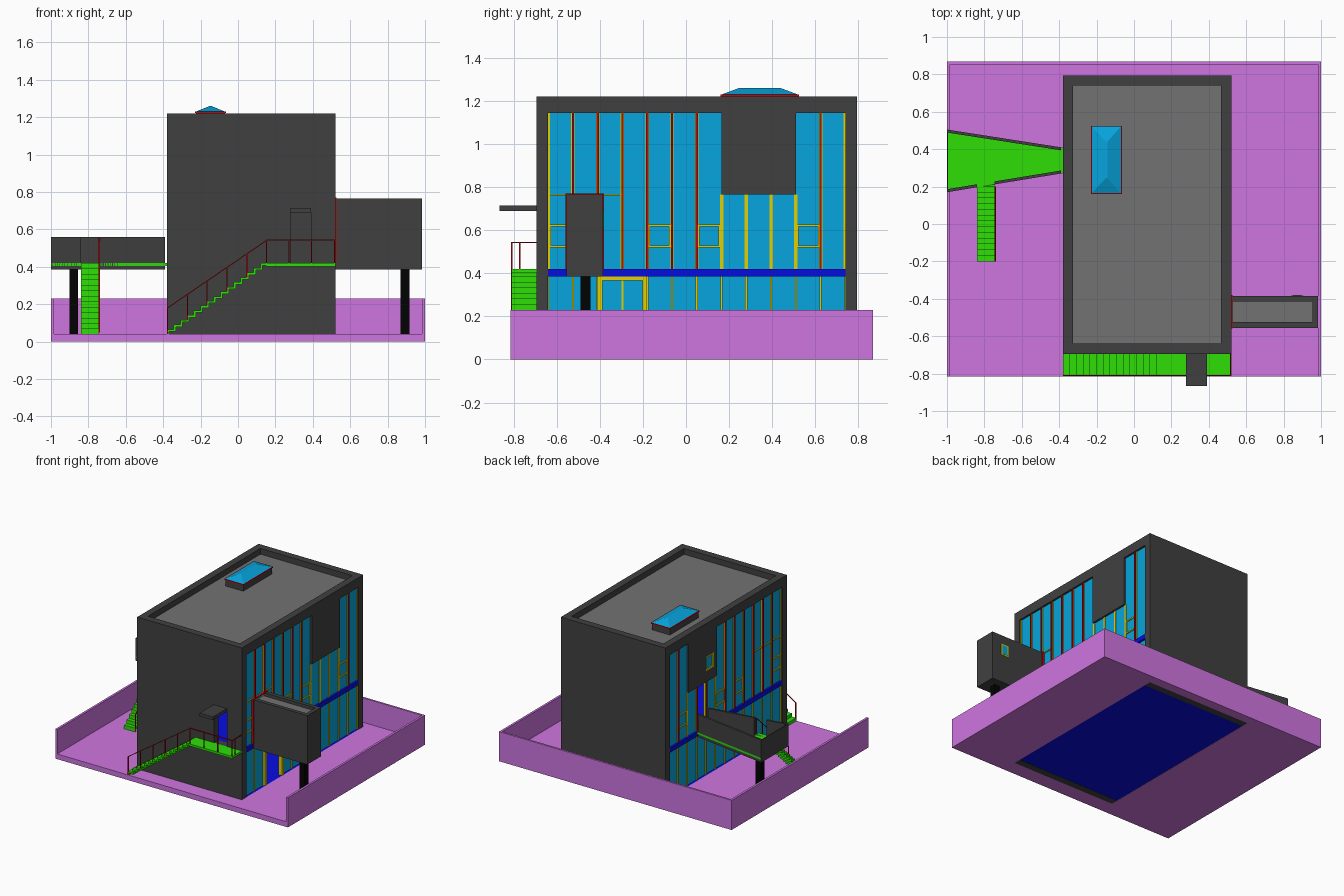
import bpy, bmesh

if "Cube" in bpy.data.objects:
    bpy.data.objects.remove(bpy.data.objects["Cube"])


def material(name, r, g, b):
    m = bpy.data.materials.new(name)
    m.diffuse_color = [(c / 255) ** 2.2 for c in (r, g, b)] + [1]
    m.use_nodes = True
    m.node_tree.nodes["Principled BSDF"].inputs["Base Color"].default_value = m.diffuse_color
    return m


DARK = material("dark_wall", 66, 66, 66)
ROOF = material("roof_grey", 114, 114, 114)
BLACK = material("black", 10, 10, 10)
PURPLE = material("purple", 206, 117, 224)
GREEN = material("green", 50, 222, 15)
GLASS = material("glass_blue", 15, 163, 220)
BLUE = material("floor_blue", 15, 20, 225)
RED = material("red", 190, 15, 20)
YELLOW = material("yellow", 225, 205, 10)


def finish(name, bm, mat):
    bmesh.ops.recalc_face_normals(bm, faces=bm.faces)
    me = bpy.data.meshes.new(name)
    bm.to_mesh(me)
    bm.free()
    me.materials.append(mat)
    ob = bpy.data.objects.new(name, me)
    bpy.context.collection.objects.link(ob)
    return ob


def boxes(name, mat, *items):
    """Each item is x0, x1, y0, y1, z0, z1."""
    bm = bmesh.new()
    for b in items:
        vs = bmesh.ops.create_cube(bm, size=1)["verts"]
        for v in vs:
            v.co = [b[2 * i] if v.co[i] < 0 else b[2 * i + 1] for i in range(3)]
    return finish(name, bm, mat)


def prism(name, mat, pts, axis, a, b):
    """Extrude a 2D outline along an axis from a to b."""
    bm = bmesh.new()
    vs = []
    for p in pts:
        c = list(p)
        c.insert("xyz".index(axis), a)
        vs.append(bm.verts.new(c))
    f = bm.faces.new(vs)
    new = bmesh.ops.extrude_face_region(bm, geom=[f])["geom"]
    for v in new:
        if isinstance(v, bmesh.types.BMVert):
            v.co["xyz".index(axis)] = b
    return finish(name, bm, mat)


def stair(name, t0, t1, z0, z1, n, axis, a, b, th=0.012):
    d, r = (t1 - t0) / n, (z1 - z0) / n
    top = [(t0, z0)]
    for k in range(n):
        top += [(t0 + k * d, z0 + (k + 1) * r), (t0 + (k + 1) * d, z0 + (k + 1) * r)]
    low = [(t + th, z - th) for t, z in top[1:]]
    prism(name, GREEN, top + [(t1 + th, z1 - th)] + low[-2::-1] + [(t0 + th, z0)], axis, a, b)


# building footprint and heights
X0, X1, Y0, Y1 = -0.38, 0.52, -0.695, 0.795
YA, YB, T, H = -0.64, 0.74, 0.055, 1.22

# site tray, open at the front, with a hole for the building
boxes("site_tray", PURPLE,
      (-1, X0, -0.815, 0.868, 0, 0.04), (X1, 1, -0.815, 0.868, 0, 0.04),
      (X0, X1, -0.815, Y0, 0, 0.04), (X0, X1, Y1, 0.868, 0, 0.04),
      (-1, -0.983, -0.815, 0.868, 0.04, 0.23), (0.983, 1, -0.815, 0.868, 0.04, 0.23),
      (-0.983, 0.983, 0.853, 0.868, 0.04, 0.23))

# end walls; the front one has an open doorway
boxes("back_wall", DARK, (X0, X1, YB, Y1, 0, H))
boxes("front_wall", DARK, (X0, 0.28, Y0, YA, 0, H), (0.39, X1, Y0, YA, 0, H),
      (0.28, 0.39, Y0, YA, 0, 0.42), (0.28, 0.39, Y0, YA, 0.69, H))
boxes("side_parapets", DARK, (X0, X0 + T, YA, YB, 1.145, H), (X1 - T, X1, YA, YB, 1.145, H))
boxes("roof", ROOF, (X0 + T, X1 - T, YA, YB, 1.145, 1.175))
boxes("floors", BLUE, (X0, X1, YA, YB, 0.002, 0.04), (X0, X1, YA, YB, 0.385, 0.42))

# glazed long sides, twelve bays each
P = (YB - YA) / 12
LOW = 0.765
for side, s in (("right", 1), ("left", -1)):
    def bx(d0, d1, *rest):
        a, b = sorted((0.07 + s * (0.45 - d0), 0.07 + s * (0.45 - d1)))
        return (a, b) + rest
    tops = [LOW if 7 <= i <= 9 else 1.145 for i in range(12)]
    ya, yb = YA + 7 * P, YA + 10 * P
    wall = [bx(0, T, ya, yb, LOW, 1.145)]
    glass, red, yel = [], [], []
    if s < 0:   # small high window in the solid panel
        wall = [bx(0, T, ya, 0.2, LOW, 1.145), bx(0, T, 0.3, yb, LOW, 1.145),
                bx(0, T, 0.2, 0.3, LOW, 0.85), bx(0, T, 0.2, 0.3, 0.96, 1.145)]
        glass.append(bx(0.01, 0.02, 0.21, 0.29, 0.86, 0.95))
        yel += [bx(0, 0.02, 0.2, 0.21, 0.85, 0.96), bx(0, 0.02, 0.29, 0.3, 0.85, 0.96),
                bx(0, 0.02, 0.21, 0.29, 0.85, 0.86), bx(0, 0.02, 0.21, 0.29, 0.95, 0.96)]
    for i in range(12):
        y0, y1 = YA + i * P, YA + (i + 1) * P
        if not (s > 0 and i in (2, 3)):
            glass.append(bx(0.015, 0.022, y0, y1, 0.04, 0.385))
        if not (s < 0 and i == 8):
            glass.append(bx(0.015, 0.022, y0, y1, 0.42, tops[i]))
        if i in (0, 4, 6, 10):   # opening windows
            yel += [bx(0.008, 0.024, y0, y1, z, z + 0.01) for z in (0.52, 0.617)]
            yel += [bx(0.008, 0.024, y, y + 0.007, 0.53, 0.617) for y in (y0 + 0.006, y1 - 0.013)]
        if i < 3:
            yel.append(bx(0.008, 0.024, y0, y1, LOW - 0.003, LOW + 0.004))
    for i in range(13):
        y = YA + i * P
        top = min(tops[max(i - 1, 0)], tops[min(i, 11)])
        if not (s > 0 and i == 3):
            yel.append(bx(0.008, 0.026, y - 0.005, y + 0.005, 0.04, 0.385))
        yel.append(bx(0.01, 0.028, y - 0.008, y + 0.008, 0.42, top))
        if top > 1 and 0 < i < 12 or (s < 0 and i in (8, 9)):
            red.append(bx(0.002, 0.03, y - 0.005, y + 0.005, 0.42, top))
    if s > 0:   # ground floor doorway frame
        d0, d1 = YA + 2 * P, YA + 4 * P
        yel += [bx(0, 0.03, d0, d0 + 0.022, 0.04, 0.385), bx(0, 0.03, d1 - 0.022, d1, 0.04, 0.385),
                bx(0, 0.03, d0 + 0.022, d1 - 0.022, 0.367, 0.385)]
    boxes(side + "_solid_panel", DARK, *wall)
    boxes(side + "_glass", GLASS, *glass)
    boxes(side + "_window_frames", YELLOW, *yel)
    boxes(side + "_mullions", RED, *red)

# hipped skylight
boxes("skylight_base", DARK, (-0.225, -0.07, 0.165, 0.52, 1.175, 1.222))
boxes("skylight_rim", RED, (-0.23, -0.065, 0.16, 0.525, 1.222, 1.23))
sky = boxes("skylight_glass", GLASS, (-0.225, -0.07, 0.165, 0.52, 1.23, 1.26))
for v in sky.data.vertices:
    if v.co.z > 1.24:
        v.co.x = -0.147 + (0.004 if v.co.x > -0.147 else -0.004)
        v.co.y = 0.245 if v.co.y < 0.3 else 0.44

# projecting room on the right with its post
BX, BA, BB = 0.985, -0.555, -0.385
boxes("side_room_walls", DARK, (X1, BX, BA, BA + 0.03, 0.385, 0.765),
      (X1, BX, BB - 0.03, BB, 0.385, 0.765), (BX - 0.03, BX, BA + 0.03, BB - 0.03, 0.385, 0.765),
      (X1, BX - 0.03, BA + 0.03, BB - 0.03, 0.385, 0.42))
boxes("side_room_roof", ROOF, (X1 - 0.01, BX - 0.03, BA + 0.03, BB - 0.03, 0.72, 0.74))
boxes("side_room_joint", RED, (X1 - 0.01, X1 + 0.006, BA - 0.005, BA, 0.42, 0.77),
      (X1 - 0.01, X1 + 0.006, BB, BB + 0.005, 0.42, 0.77),
      (X1 - 0.01, X1 + 0.006, BA, BB, 0.765, 0.77))
boxes("side_room_window_frame", YELLOW, (0.84, 0.905, BB, BB + 0.003, 0.605, 0.695))
boxes("side_room_window", GLASS, (0.849, 0.896, BB, BB + 0.005, 0.614, 0.686))
boxes("side_room_post", BLACK, (0.87, 0.917, -0.49, -0.443, 0.04, 0.385))

# tapered walkway on the left
XE, XW, XD, XS = -1.0, -0.39, -0.84, -0.745
front = lambda x: 0.17 + (x - XE) / (XW - XE) * 0.1
back = lambda x: 0.505 - (x - XE) / (XW - XE) * 0.095


def strip(name, mat, xa, xb, lo, hi, z0, z1):
    prism(name, mat, [(xa, lo(xa)), (xb, lo(xb)), (xb, hi(xb)), (xa, hi(xa))], "z", z0, z1)


strip("walkway_base", DARK, XE, XW, front, back, 0.385, 0.405)
strip("walkway_deck", GREEN, XE + 0.004, X0, front, back, 0.405, 0.42)
inner = lambda x: front(x) + 0.016
strip("walkway_front_wall_outer", DARK, XE, XD, front, inner, 0.385, 0.56)
strip("walkway_front_wall_inner", DARK, XS, XW, front, inner, 0.385, 0.56)
strip("walkway_back_wall", DARK, XE, XW, lambda x: back(x) - 0.016, back, 0.385, 0.56)
boxes("walkway_end_wall", DARK, (XE, XE + 0.005, 0.175, 0.5, 0.385, 0.56))
boxes("walkway_post", BLACK, (-0.9, -0.855, 0.32, 0.365, 0.04, 0.385))
stair("walkway_stair", -0.2, 0.2, 0.04, 0.42, 13, "x", XD, XS)

# front stair, landing and canopy
stair("front_stair", X0, 0.155, 0.04, 0.42, 15, "y", -0.81, Y0)
boxes("front_landing", GREEN, (0.15, X1, -0.81, Y0, 0.403, 0.42))
boxes("door_canopy", DARK, (0.277, 0.39, -0.866, Y0, 0.69, 0.715))

# thin red railings
R = 0.006
prism("front_sloped_rail", RED, [(X0, 0.175), (0.155, 0.54), (0.155, 0.546), (X0, 0.181)],
      "y", -0.812, -0.812 + R)
posts = [(x, x + R, -0.812, -0.806, 0.04 + 0.38 * t, 0.175 + 0.367 * t)
         for x, t in ((X0 + i * 0.106, i / 5) for i in range(6))]
posts += [(x, x + R, -0.812, -0.806, 0.42, 0.542) for x in (0.27, 0.39, 0.513)]
posts += [(0.513, 0.519, -0.775, -0.769, 0.42, 0.542)]
boxes("front_rail_posts", RED, *posts, (0.15, X1, -0.812, -0.806, 0.54, 0.546),
      (0.513, 0.519, -0.806, Y0, 0.54, 0.546))
prism("walkway_sloped_rail", RED, [(-0.2, 0.17), (0.2, 0.545), (0.2, 0.551), (-0.2, 0.176)],
      "x", XS, XS + R)
boxes("walkway_rail_posts", RED, *[(XS, XS + R, -0.2 + i * 0.079, -0.194 + i * 0.079,
                                    0.05 + 0.075 * i, 0.172 + 0.075 * i) for i in range(6)])
